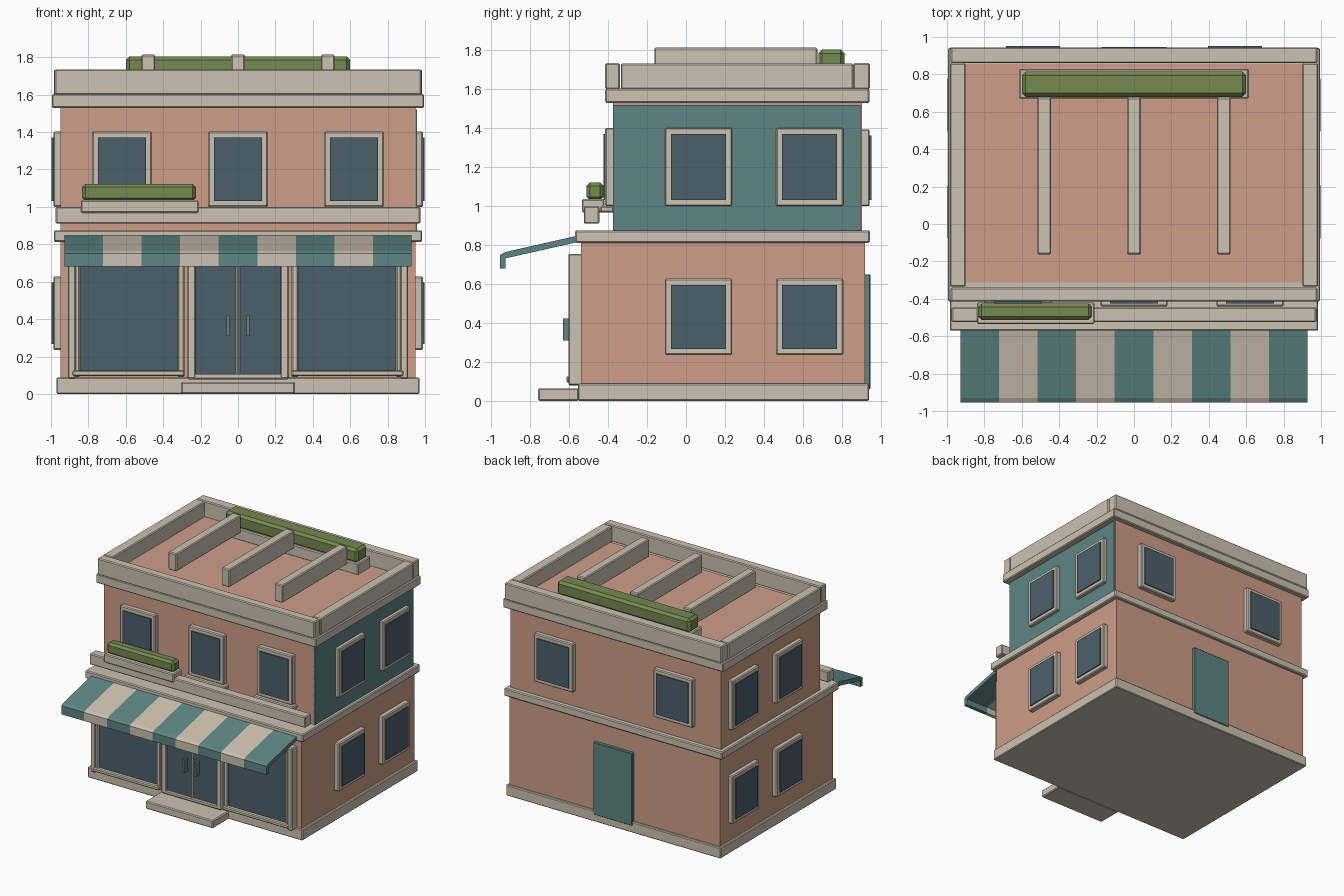
import bpy, bmesh, math

if "Cube" in bpy.data.objects:
    bpy.data.objects.remove(bpy.data.objects["Cube"])


def material(name, rgb):
    m = bpy.data.materials.new(name)
    lin = [c / 12.92 if c < 0.04045 else ((c + 0.055) / 1.055) ** 2.4 for c in rgb]
    m.diffuse_color = (*lin, 1)
    m.use_nodes = True
    m.node_tree.nodes["Principled BSDF"].inputs["Base Color"].default_value = m.diffuse_color
    return m


PINK = material("salmon_wall", (0.81, 0.615, 0.535))
CREAM = material("cream_trim", (0.80, 0.76, 0.695))
TEAL = material("teal_paint", (0.365, 0.525, 0.515))
GLASS = material("blue_glass", (0.30, 0.375, 0.42))
GREEN = material("hedge_green", (0.46, 0.54, 0.315))


def finish(name, bm, mat, bevel=0.0):
    bmesh.ops.recalc_face_normals(bm, faces=bm.faces)
    me = bpy.data.meshes.new(name)
    bm.to_mesh(me)
    bm.free()
    me.materials.append(mat)
    ob = bpy.data.objects.new(name, me)
    bpy.context.collection.objects.link(ob)
    if bevel:
        mod = ob.modifiers.new("bevel", 'BEVEL')
        mod.width = bevel
        mod.segments = 1
    return ob


def box(name, x, y, z, mat, bevel=0.0):
    """Box from (min, max) ranges on each axis."""
    bm = bmesh.new()
    bmesh.ops.create_cube(bm, size=1)
    for v in bm.verts:
        v.co = [(r[0] + r[1]) / 2 + c * (r[1] - r[0]) for r, c in zip((x, y, z), v.co)]
    return finish(name, bm, mat, bevel)


def trim(name, x, y, z):
    return box(name, x, y, z, CREAM, 0.007)


def window(name, side, wall, centre, half, z0, z1):
    """Frame and slightly proud pane on a wall facing 'front', 'back', 'left' or 'right'."""
    s = 1 if side in ('back', 'right') else -1

    def part(label, w, lo, hi, depth, mat, bev):
        along = (centre - w, centre + w)
        out = tuple(sorted((wall - s * 0.01, wall + s * depth)))
        x, y = (along, out) if side in ('front', 'back') else (out, along)
        box(name + label, x, y, (lo, hi), mat, bev)

    part("_frame", half, z0, z1, 0.037, CREAM, 0.007)
    part("_pane", half - 0.032, z0 + 0.032, z1 - 0.032, 0.046, GLASS, 0)


# Main building volumes
box("plinth", (-0.97, 0.97), (-0.555, 0.94), (0, 0.088), CREAM, 0.006)
box("ground_floor", (-0.95, 0.95), (-0.54, 0.92), (0.08, 0.83), PINK)
trim("middle_cornice", (-0.985, 0.985), (-0.57, 0.945), (0.812, 0.875))
box("upper_floor", (-0.95, 0.95), (-0.375, 0.905), (0.86, 1.55), PINK)
box("teal_side_panel", (0.945, 0.958), (-0.375, 0.897), (0.87, 1.52), TEAL)
trim("roof_cornice", (-0.995, 0.995), (-0.415, 0.942), (1.53, 1.604))

# Roof deck and parapet
box("roof_deck", (-0.905, 0.905), (-0.312, 0.855), (1.59, 1.61), PINK)
trim("parapet_front", (-0.98, 0.98), (-0.415, -0.34), (1.6, 1.735))
trim("parapet_back", (-0.98, 0.98), (0.86, 0.945), (1.6, 1.735))
for s, n in ((-1, "left"), (1, "right")):
    trim("parapet_" + n, tuple(sorted((s * 0.9, s * 0.985))), (-0.335, 0.86), (1.6, 1.733))

# Roof beams and rooftop planter
for i, x in enumerate((-0.48, 0, 0.48)):
    trim(f"roof_beam_{i}", (x - 0.037, x + 0.037), (-0.163, 0.675), (1.67, 1.815))
trim("roof_planter", (-0.615, 0.615), (0.67, 0.83), (1.605, 1.70))
box("roof_hedge", (-0.6, 0.6), (0.68, 0.815), (1.69, 1.805), GREEN, 0.02)

# Upper front windows with sills
for i, x in enumerate((-0.62, 0, 0.62)):
    window(f"upper_front_window_{i}", 'front', -0.378, x, 0.16, 1.0, 1.403)
    trim(f"upper_sill_{i}", (x - 0.18, x + 0.18), (-0.44, -0.37), (0.968, 1.0))

# Side and back windows
for side, wall in (('left', -0.95), ('right', 0.952)):
    for i, y in enumerate((0.064, 0.635)):
        window(f"{side}_lower_window_{i}", side, wall, y, 0.173, 0.235, 0.628)
        window(f"{side}_upper_window_{i}", side, wall, y, 0.173, 1.0, 1.403)
for i, x in enumerate((-0.54, 0.54)):
    window(f"back_window_{i}", 'back', 0.907, x, 0.177, 1.0, 1.395)
box("back_door", (-0.175, 0.175), (0.91, 0.947), (0.06, 0.65), TEAL, 0.004)

# Balcony rail and flower box
trim("balcony_rail", (-0.975, 0.975), (-0.525, -0.445), (0.91, 1.0))
trim("flower_box", (-0.84, -0.21), (-0.535, -0.42), (0.968, 1.037))
box("flower_box_hedge", (-0.833, -0.225), (-0.512, -0.425), (1.03, 1.123), GREEN, 0.018)

# Shop windows, mirrored left and right
for s, n in ((-1, "left"), (1, "right")):
    def mx(a, b):
        return tuple(sorted((s * a, s * b)))
    box(f"shop_glass_{n}", mx(0.31, 0.86), (-0.583, -0.53), (0.1, 0.73), GLASS)
    trim(f"shop_pilaster_{n}", mx(0.868, 0.91), (-0.605, -0.53), (0.08, 0.755))
    trim(f"shop_jamb_outer_{n}", mx(0.845, 0.872), (-0.595, -0.53), (0.09, 0.74))
    trim(f"shop_jamb_inner_{n}", mx(0.287, 0.322), (-0.595, -0.53), (0.09, 0.74))
    trim(f"shop_sill_{n}", mx(0.287, 0.885), (-0.615, -0.53), (0.095, 0.126))
    trim(f"shop_header_{n}", mx(0.287, 0.872), (-0.6, -0.53), (0.71, 0.755))
    # Double door leaves
    trim(f"door_jamb_{n}", mx(0.226, 0.272), (-0.605, -0.53), (0.08, 0.755))
    box(f"door_glass_{n}", mx(0.008, 0.23), (-0.588, -0.53), (0.1, 0.73), GLASS)
    box(f"door_handle_{n}", mx(0.045, 0.062), (-0.632, -0.58), (0.31, 0.422), TEAL)
trim("door_mullion", (-0.011, 0.011), (-0.6, -0.53), (0.08, 0.74))
trim("door_threshold", (-0.27, 0.27), (-0.603, -0.53), (0.078, 0.11))
trim("door_header", (-0.272, 0.272), (-0.605, -0.53), (0.71, 0.755))
trim("door_step", (-0.305, 0.305), (-0.76, -0.55), (0, 0.064))

# Striped awning: sloping sheet with hanging valance, one extruded profile per stripe
profile = [(-0.56, 0.848), (-0.93, 0.764), (-0.955, 0.75), (-0.955, 0.68),
           (-0.927, 0.68), (-0.927, 0.732), (-0.56, 0.815)]
width = 1.856 / 9
for i in range(9):
    x0 = -0.928 + i * width
    bm = bmesh.new()
    face = bm.faces.new([bm.verts.new((x0, y, z)) for y, z in profile])
    ext = bmesh.ops.extrude_face_region(bm, geom=[face])
    verts = [g for g in ext["geom"] if isinstance(g, bmesh.types.BMVert)]
    bmesh.ops.translate(bm, verts=verts, vec=(width, 0, 0))
    finish(f"awning_stripe_{i}", bm, CREAM if i % 2 else TEAL)
